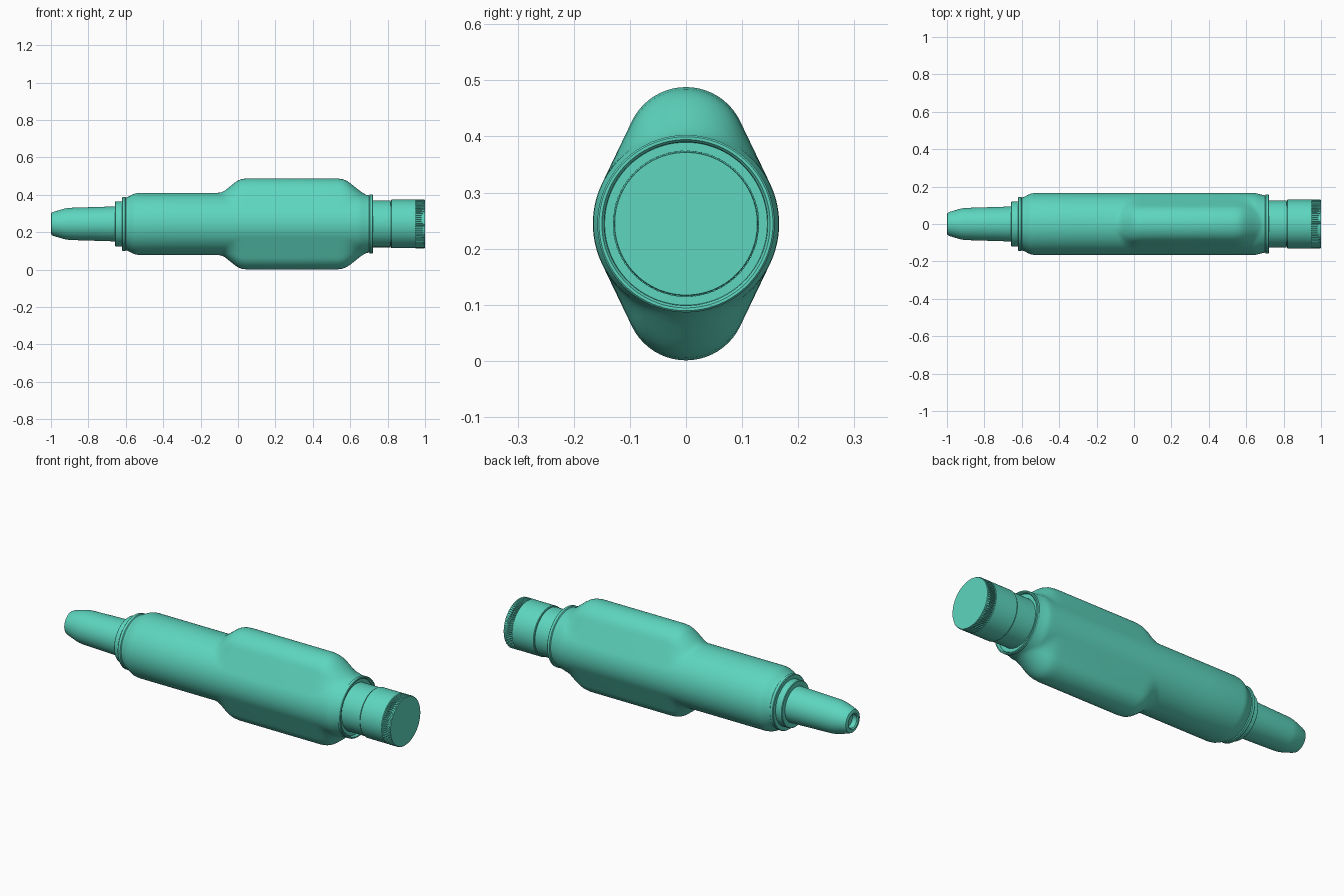
import bpy, bmesh, math

if "Cube" in bpy.data.objects:
    bpy.data.objects.remove(bpy.data.objects["Cube"])

CZ = 0.2445   # height of the long axis
TAU = 2 * math.pi


def loft(name, rings, angle=30):
    """Skin a list of (x, [(y, z), ...]) rings and cap both ends."""
    bm = bmesh.new()
    loops = [[bm.verts.new((x, y, CZ + z)) for y, z in pts] for x, pts in rings]
    n = len(loops[0])
    for a, b in zip(loops, loops[1:]):
        for i in range(n):
            j = (i + 1) % n
            bm.faces.new((a[i], a[j], b[j], b[i]))
    bm.faces.new(loops[0][::-1])
    bm.faces.new(loops[-1])
    bmesh.ops.recalc_face_normals(bm, faces=bm.faces)
    mesh = bpy.data.meshes.new(name)
    bm.to_mesh(mesh)
    bm.free()
    mat = bpy.data.materials.get("teal") or bpy.data.materials.new("teal")
    mat.diffuse_color = (0.11, 0.67, 0.52, 1)
    mat.use_nodes = True
    mat.node_tree.nodes["Principled BSDF"].inputs["Base Color"].default_value = mat.diffuse_color
    mesh.materials.append(mat)
    ob = bpy.data.objects.new(name, mesh)
    bpy.context.collection.objects.link(ob)
    bpy.ops.object.select_all(action='DESELECT')
    ob.select_set(True)
    bpy.context.view_layer.objects.active = ob
    bpy.ops.object.shade_smooth_by_angle(angle=math.radians(angle))
    return ob


def circle(r, n=96):
    return [(r * math.cos(TAU * i / n), r * math.sin(TAU * i / n)) for i in range(n)]


def lathe(name, profile):
    return loft(name, [(x, circle(r)) for x, r in profile])


def bulged(R, H, n=128, small=0.107):
    """Circle of radius R stretched over smaller circles reaching height H."""
    d = max(0.0, H - small)
    pts = []
    for i in range(n):
        a = TAU * i / n
        c, s = math.cos(a), abs(math.sin(a))
        best = R
        if H > R:
            for k in range(61):
                t = k / 60
                o, r = d * t, R + (small - R) * t
                disc = r * r - (o * c) ** 2
                if disc > 0:
                    best = max(best, o * s + math.sqrt(disc))
        pts.append((best * c, best * math.sin(a)))
    return pts


# Body: (x, round radius, half height)
BODY = [(-0.60, 0.140, 0), (-0.585, 0.146, 0), (-0.565, 0.157, 0), (-0.55, 0.163, 0),
        (-0.53, 0.166, 0), (-0.11, 0.166, 0.166), (-0.09, 0.166, 0.169),
        (-0.07, 0.166, 0.178), (-0.045, 0.166, 0.198), (-0.015, 0.166, 0.222),
        (0.0, 0.166, 0.232), (0.02, 0.166, 0.240), (0.05, 0.166, 0.2435),
        (0.53, 0.166, 0.2435), (0.56, 0.166, 0.239), (0.58, 0.166, 0.231),
        (0.60, 0.166, 0.218), (0.63, 0.166, 0.194), (0.65, 0.165, 0.178),
        (0.67, 0.160, 0.164), (0.685, 0.156, 0.156), (0.705, 0.152, 0)]
# finer steps along the slopes
fine = []
for p, q in zip(BODY, BODY[1:]):
    fine += [p, tuple((u + v) / 2 for u, v in zip(p, q))]
loft("body", [(x, bulged(R, H)) for x, R, H in fine + BODY[-1:]])

# Front collars and nozzle with a bored tip
lathe("front_collar", [(-0.657, 0.118), (-0.654, 0.121), (-0.62, 0.121), (-0.62, 0.141),
                       (-0.617, 0.144), (-0.603, 0.144), (-0.597, 0.138)])
lathe("nozzle", [(-0.97, 0.034), (-0.995, 0.036), (-1.0, 0.042), (-1.0, 0.052), (-0.996, 0.060),
                 (-0.985, 0.065), (-0.93, 0.081), (-0.915, 0.084), (-0.90, 0.086),
                 (-0.64, 0.094)])

# Rear rim with a shallow recess around the neck
lathe("rear_rim", [(0.70, 0.150), (0.705, 0.158), (0.718, 0.158), (0.721, 0.155),
                   (0.721, 0.150), (0.716, 0.146), (0.706, 0.145)])
lathe("neck", [(0.68, 0.125), (0.815, 0.125)])

# Adjusting knob, knurled grip and end disc
lathe("knob", [(0.812, 0.120), (0.818, 0.120), (0.818, 0.127), (0.821, 0.130),
               (0.948, 0.130), (0.951, 0.127), (0.951, 0.110)])
TEETH = 72
gear = [(r * math.cos(TAU * (i + o) / TEETH), r * math.sin(TAU * (i + o) / TEETH))
        for i in range(TEETH)
        for o, r in ((0.0, 0.124), (0.3, 0.124), (0.45, 0.1305), (0.85, 0.1305))]
loft("knurled_grip", [(0.950, gear), (0.997, gear)], 10)
lathe("end_disc", [(0.98, 0.126), (0.997, 0.128), (1.0, 0.127)])
